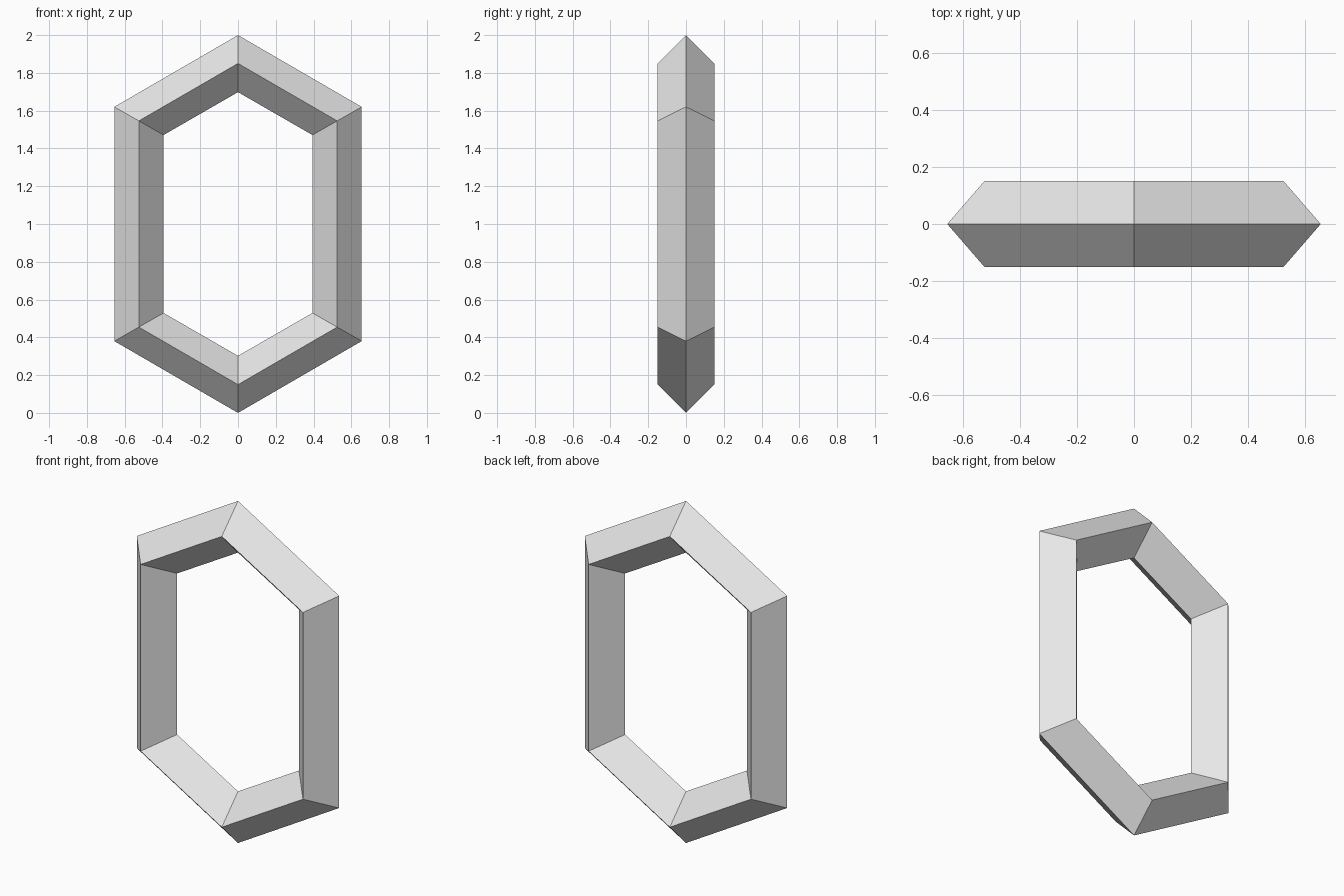
import bpy
import bmesh

cube = bpy.data.objects.get("Cube")
if cube:
    bpy.data.objects.remove(cube, do_unlink=True)

# Plain grey material
GREY = (0.8, 0.8, 0.8, 1.0)
grey = bpy.data.materials.new("light_grey")
grey.use_nodes = True
grey.diffuse_color = GREY
grey.node_tree.nodes["Principled BSDF"].inputs["Base Color"].default_value = GREY


def hexagon(half_width, shoulder, tip):
    """Stretched six-sided outline, as (x, height from the middle)."""
    return [(0, tip), (half_width, shoulder), (half_width, -shoulder),
            (0, -tip), (-half_width, -shoulder), (-half_width, shoulder)]


# Diamond cross-section: outer ridge, front edge, inner ridge, back edge
DEPTH = 0.15
outer = hexagon(0.655, 0.62, 1.0)
middle = hexagon(0.525, 0.546, 0.85)
inner = hexagon(0.394, 0.471, 0.698)
loops = [(outer, 0), (middle, -DEPTH), (inner, 0), (middle, DEPTH)]

# Link body: bridge each loop to the next, all the way round
bm = bmesh.new()
rings = [[bm.verts.new((x, y, z + 1)) for x, z in outline] for outline, y in loops]
for i, ring in enumerate(rings):
    following = rings[(i + 1) % len(rings)]
    for j in range(len(ring)):
        k = (j + 1) % len(ring)
        bm.faces.new((ring[j], ring[k], following[k], following[j]))
bmesh.ops.recalc_face_normals(bm, faces=bm.faces)

mesh = bpy.data.meshes.new("chain_link")
bm.to_mesh(mesh)
bm.free()
mesh.materials.append(grey)
link = bpy.data.objects.new("chain_link", mesh)
bpy.context.collection.objects.link(link)
